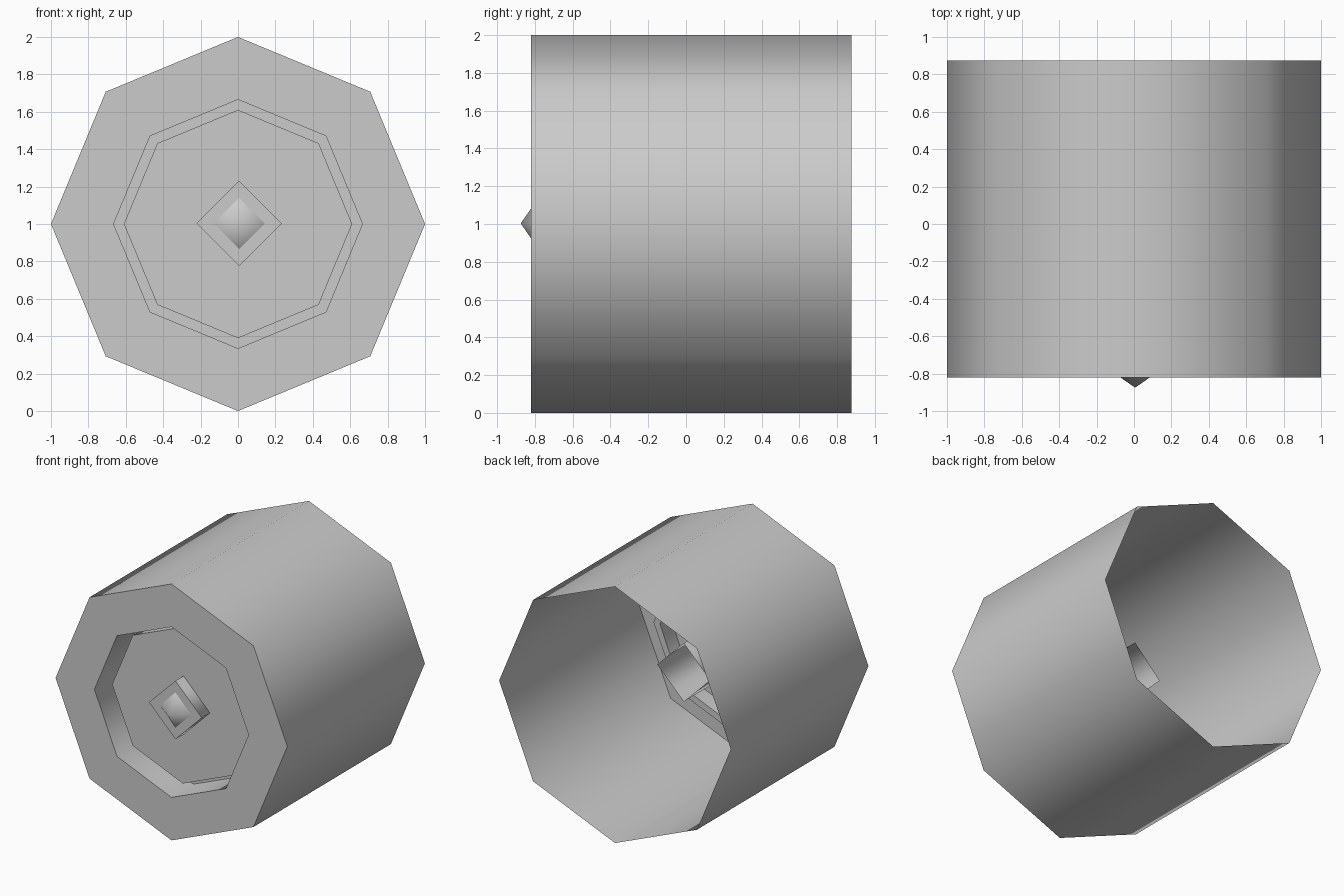
import bpy, bmesh
from math import cos, sin, tau

if "Cube" in bpy.data.objects:
    bpy.data.objects.remove(bpy.data.objects["Cube"])


def lathe(name, sides, profile, centre, tip=None, cap=False):
    """Sweep (radius, y) profile round the y axis; smooth round, sharp at rings."""
    bm = bmesh.new()
    cx, cz = centre
    rings = []
    for r, y in profile:
        rings.append([bm.verts.new((cx + r * cos(tau * i / sides), y,
                                    cz + r * sin(tau * i / sides)))
                      for i in range(sides)])
    for a, b in zip(rings, rings[1:]):
        for i in range(sides):
            j = (i + 1) % sides
            bm.faces.new((a[i], a[j], b[j], b[i]))
    last = rings[-1]
    if tip is not None:
        apex = bm.verts.new((cx, tip, cz))
        for i in range(sides):
            bm.faces.new((last[i], last[(i + 1) % sides], apex))
    if cap:
        bm.faces.new(last)
    for f in bm.faces:
        f.smooth = True
    # Ring edges stay crisp
    for ring in rings:
        for i in range(sides):
            e = bm.edges.get((ring[i], ring[(i + 1) % sides]))
            if e:
                e.smooth = False
    mesh = bpy.data.meshes.new(name)
    bm.to_mesh(mesh)
    bm.free()
    obj = bpy.data.objects.new(name, mesh)
    bpy.context.collection.objects.link(obj)
    return obj


# Octagonal shell, open at the back, with a grooved recess and inner disc at the front
lathe("barrel_shell", 8,
      [(1.0, 0.875), (1.0, -0.82), (0.665, -0.82), (0.665, -0.55),
       (0.61, -0.55), (0.61, -0.68)], (0, 1), cap=True)

# Square centre tube, open at the back, with a pointed tip on its front face
lathe("centre_tube", 4,
      [(0.228, 0.02), (0.228, -0.78), (0.137, -0.78)], (0.006, 1.003), tip=-0.875)
